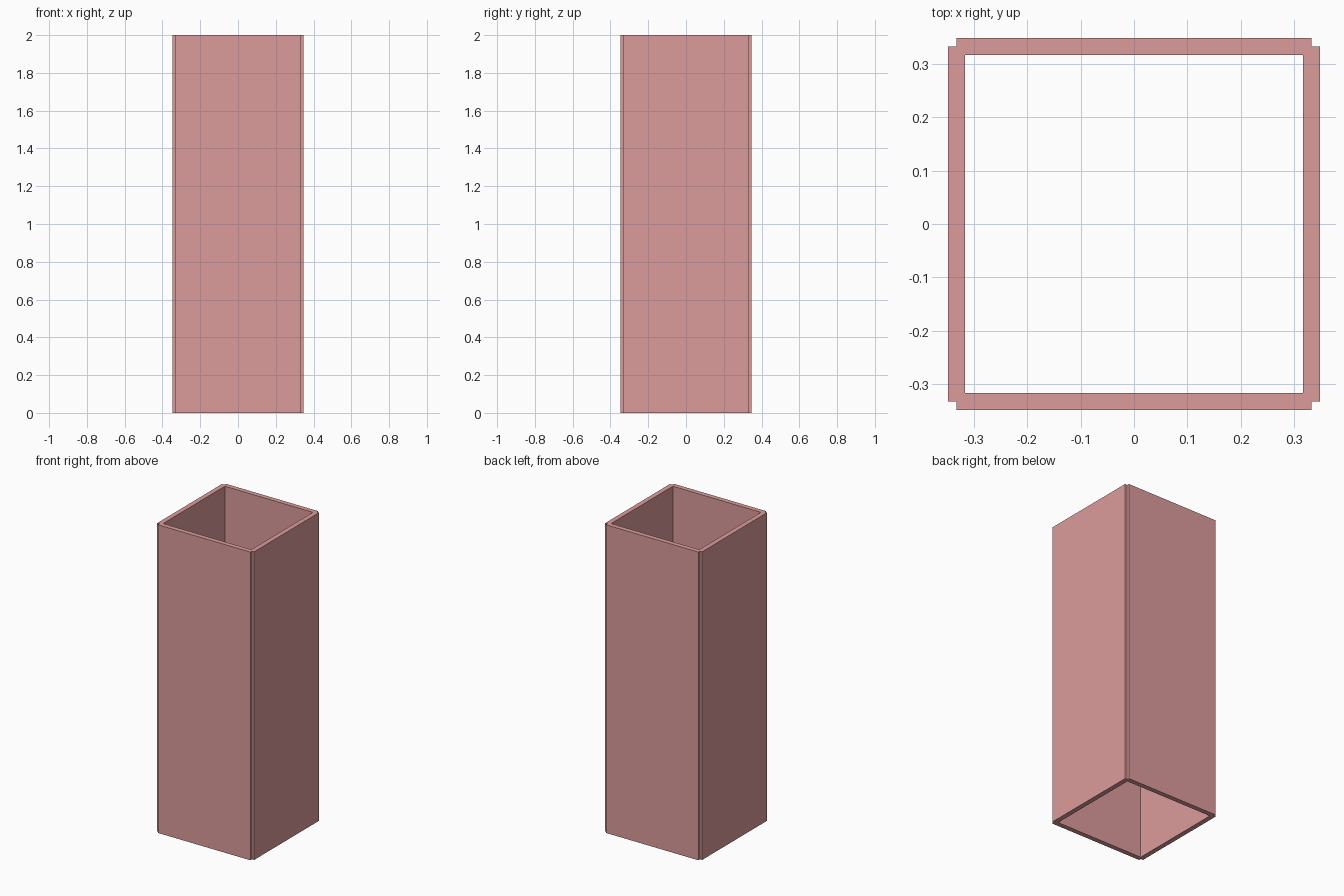
import bpy
import bmesh

if "Cube" in bpy.data.objects:
    bpy.data.objects.remove(bpy.data.objects["Cube"])

HEIGHT = 2.0
OUTER = 0.348   # outer wall faces
NOTCH = 0.332   # where each wall stops short at the corners
INNER = 0.3165  # inner wall faces


def around(corner):
    """Repeat the points of one corner around all four quarters."""
    pts = []
    for _ in range(4):
        pts += corner
        corner = [(-y, x) for x, y in corner]
    return pts


# Cross-section: notched outer loop and square inner loop
outer = around([(OUTER, NOTCH), (NOTCH, NOTCH), (NOTCH, OUTER)])
inner = around([(INNER, INNER)])

bm = bmesh.new()
o = [bm.verts.new((x, y, 0)) for x, y in outer]
i = [bm.verts.new((x, y, 0)) for x, y in inner]

# Ring of one wall strip and one corner patch per side
for k in range(4):
    a, b, c = o[3 * k:3 * k + 3]
    d = o[(3 * k + 3) % 12]
    bm.faces.new((a, b, i[k]))
    bm.faces.new((b, c, i[k]))
    bm.faces.new((c, d, i[(k + 1) % 4], i[k]))

# Pull the ring up into a tube open at both ends
ring = bm.faces[:]
top = bmesh.ops.extrude_face_region(bm, geom=ring, use_keep_orig=True)["geom"]
bmesh.ops.translate(bm, vec=(0, 0, HEIGHT),
                    verts=[v for v in top if isinstance(v, bmesh.types.BMVert)])
bmesh.ops.recalc_face_normals(bm, faces=bm.faces[:])

mesh = bpy.data.meshes.new("square_tube")
bm.to_mesh(mesh)
bm.free()
tube = bpy.data.objects.new("square_tube", mesh)
bpy.context.collection.objects.link(tube)

# Dusty pink colour
mat = bpy.data.materials.new("dusty_pink")
mat.diffuse_color = (0.72, 0.33, 0.33, 1)
mat.use_nodes = True
mat.node_tree.nodes["Principled BSDF"].inputs["Base Color"].default_value = mat.diffuse_color
mesh.materials.append(mat)
